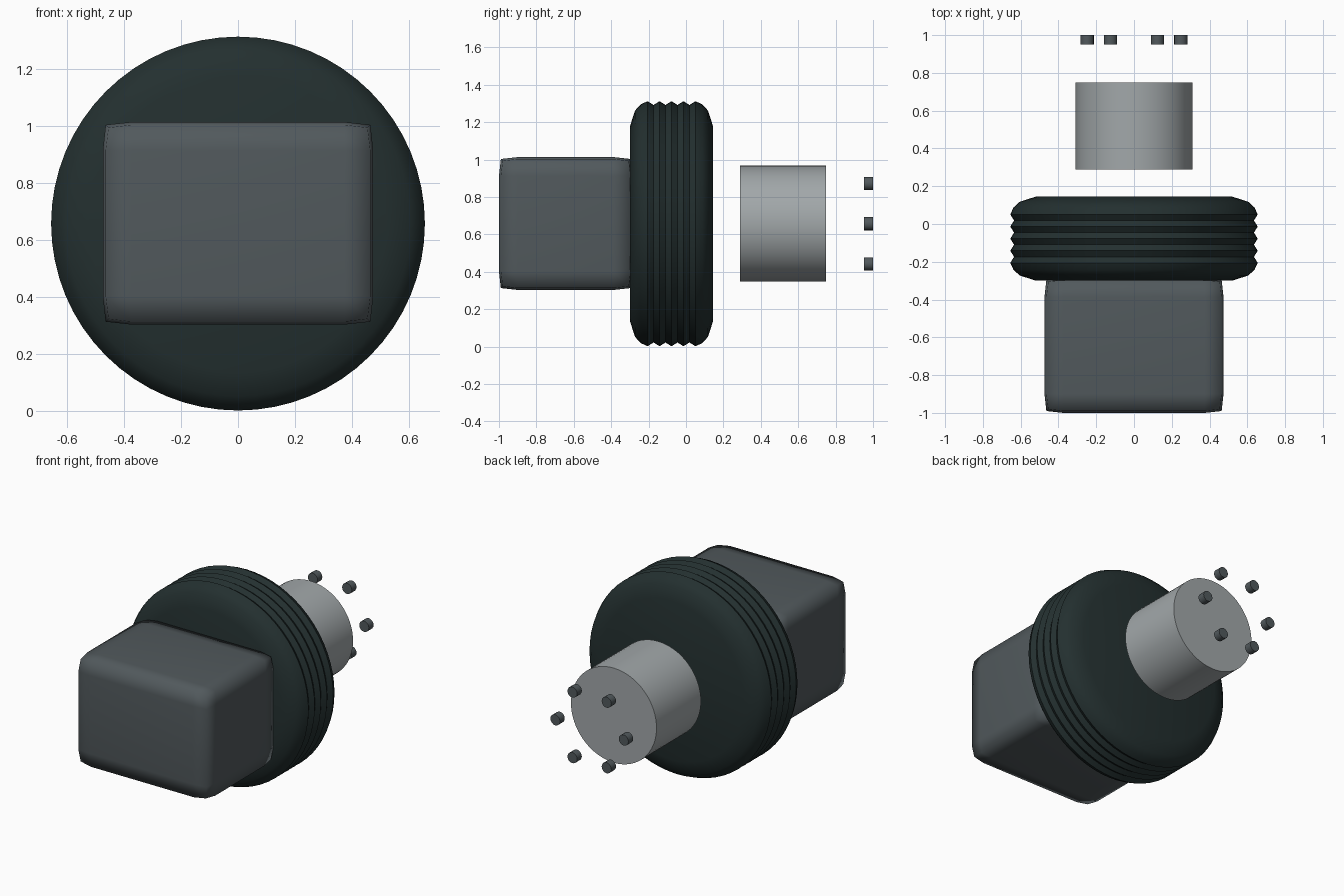
import bpy, bmesh, math
from mathutils import Matrix

if "Cube" in bpy.data.objects:
    bpy.data.objects.remove(bpy.data.objects["Cube"], do_unlink=True)

AXIS_Z = 0.657


def material(name, rgb):
    m = bpy.data.materials.new(name)
    m.use_nodes = True
    m.diffuse_color = (*rgb, 1)
    m.node_tree.nodes["Principled BSDF"].inputs["Base Color"].default_value = (*rgb, 1)
    return m


rubber = material("dark rubber", (0.017, 0.029, 0.029))
slate = material("slate grey", (0.083, 0.1, 0.108))
steel = material("light steel", (0.36, 0.39, 0.4))


def finish(bm, name, mat, angle):
    bmesh.ops.recalc_face_normals(bm, faces=bm.faces)
    mesh = bpy.data.meshes.new(name)
    bm.to_mesh(mesh)
    bm.free()
    obj = bpy.data.objects.new(name, mesh)
    bpy.context.collection.objects.link(obj)
    mesh.materials.append(mat)
    bpy.ops.object.select_all(action="DESELECT")
    obj.select_set(True)
    bpy.context.view_layer.objects.active = obj
    bpy.ops.object.shade_smooth_by_angle(angle=math.radians(angle))
    return obj


def lathe(name, profile, sides, mat, x=0, z=AXIS_Z, angle=30):
    """Closed solid turned around the y direction from (y, radius) points."""
    bm = bmesh.new()
    rings = []
    for y, r in profile:
        turns = [2 * math.pi * i / sides for i in range(sides)]
        rings.append([bm.verts.new((x + r * math.cos(t), y, z + r * math.sin(t))) for t in turns])
    for a, b in zip(rings, rings[1:]):
        for i in range(sides):
            j = (i + 1) % sides
            bm.faces.new((a[i], a[j], b[j], b[i]))
    bm.faces.new(rings[0])
    bm.faces.new(rings[-1])
    return finish(bm, name, mat, angle)


# Tyre: rounded shoulders and a zigzag tread
mid = -0.0775
shoulder = [(0.2225, 0.52), (0.195, 0.605), (0.165, 0.638)]
tread = [(-0.128 + 0.032 * i, 0.635 if i % 2 else 0.655) for i in range(9)]
profile = [(-d, r) for d, r in shoulder] + tread + [(d, r) for d, r in reversed(shoulder)]
lathe("tyre", [(mid + d, r) for d, r in profile], 64, rubber)

# Hub cylinder behind the tyre
lathe("hub", [(0.288, 0.31), (0.748, 0.31)], 64, steel)

# Ring of six bolts
for k in range(6):
    t = k * math.pi / 3
    lathe(f"bolt_{k + 1}", [(0.951, 0.035), (1.0, 0.035)], 16, slate,
          0.248 * math.cos(t), AXIS_Z + 0.248 * math.sin(t))

# Mounting block: gently bulged box with softened borders
half = (0.474, 0.357, 0.355)
border = 0.1
bm = bmesh.new()
bmesh.ops.create_cube(bm, size=2)
for axis in range(3):
    for side in (-1, 1):
        normal = [0, 0, 0]
        normal[axis] = 1
        spot = [side * (1 - border / half[axis]) * n for n in normal]
        bmesh.ops.bisect_plane(bm, geom=bm.verts[:] + bm.edges[:] + bm.faces[:],
                               plane_co=spot, plane_no=normal)
for v in bm.verts:
    outer = [abs(c) > 0.999 for c in v.co]
    pull = 0.01 * (sum(outer) - 1)
    for i in range(3):
        v.co[i] *= half[i] - (pull if outer[i] else 0)
bmesh.ops.transform(bm, matrix=Matrix.Translation((0, -0.643, 0.658)), verts=bm.verts)
finish(bm, "mounting_block", slate, 180)
